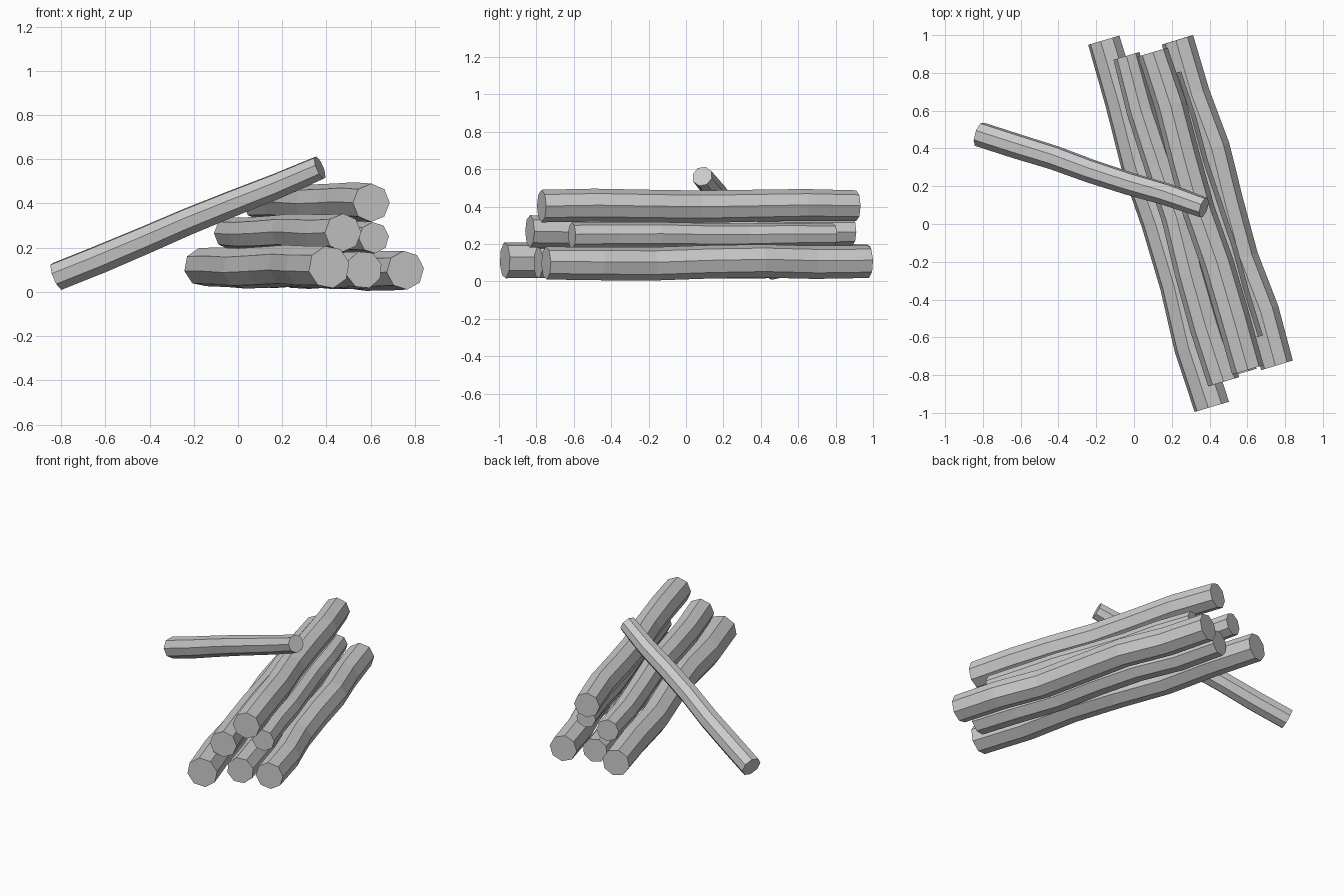
import bpy, bmesh, math
from mathutils import Vector

if "Cube" in bpy.data.objects:
    bpy.data.objects.remove(bpy.data.objects["Cube"])


def log(name, front, back, r0, r1, turn=0.0, wobble=0.012, phase=0.0, segs=6, sides=8):
    """Faceted, slightly crooked log between two end centres."""
    a, b = Vector(front), Vector(back)
    axis = (b - a).normalized()
    side = axis.cross(Vector((0, 0, 1))).normalized()
    up = side.cross(axis)
    bm = bmesh.new()
    rings = []
    for i in range(segs + 1):
        t = i / segs
        fade = 0 if i in (0, segs) else 1
        c = a.lerp(b, t)
        c += side * (wobble * fade * math.sin(phase + t * 11))
        c += up * (wobble * 0.5 * fade * math.cos(phase + t * 9))
        r = r0 + (r1 - r0) * t + fade * 0.002
        ring = []
        for k in range(sides):
            ang = 2 * math.pi * k / sides + turn
            ring.append(bm.verts.new(c + side * (r * math.cos(ang)) + up * (r * math.sin(ang))))
        rings.append(ring)
    for p, q in zip(rings, rings[1:]):
        for k in range(sides):
            n = (k + 1) % sides
            bm.faces.new((p[k], p[n], q[n], q[k]))
    bm.faces.new(rings[0][::-1])
    bm.faces.new(rings[-1])
    bmesh.ops.recalc_face_normals(bm, faces=bm.faces)
    mesh = bpy.data.meshes.new(name)
    bm.to_mesh(mesh)
    bm.free()
    obj = bpy.data.objects.new(name, mesh)
    bpy.context.collection.objects.link(obj)
    return obj


# Bottom row of three
log("bottom_log_left", (0.412, -0.968, 0.112), (-0.16, 0.973, 0.112), 0.097, 0.088, 0.2, phase=3.4)
log("bottom_log_middle", (0.57, -0.79, 0.10), (0.06, 0.88, 0.10), 0.086, 0.08, 0.3, phase=1.0)
log("bottom_log_right", (0.757, -0.748, 0.098), (0.23, 0.975, 0.105), 0.088, 0.087, 0.1, 0.014, phase=0.6)

# Middle row of two
log("middle_log_left", (0.475, -0.835, 0.268), (-0.04, 0.89, 0.265), 0.086, 0.072, 0.0, 0.010, phase=2.2)
log("middle_log_right", (0.615, -0.61, 0.245), (0.19, 0.79, 0.247), 0.071, 0.062, 0.1, 0.006, phase=4.0)

# Top log
log("top_log", (0.603, -0.772, 0.403), (0.10, 0.91, 0.405), 0.087, 0.082, 0.0, 0.009, phase=5.0)

# Thin log leaning on the pile
log("leaning_log", (-0.818, 0.475, 0.07), (0.37, 0.087, 0.562), 0.067, 0.056, 0.2, 0.005, phase=1.5)
